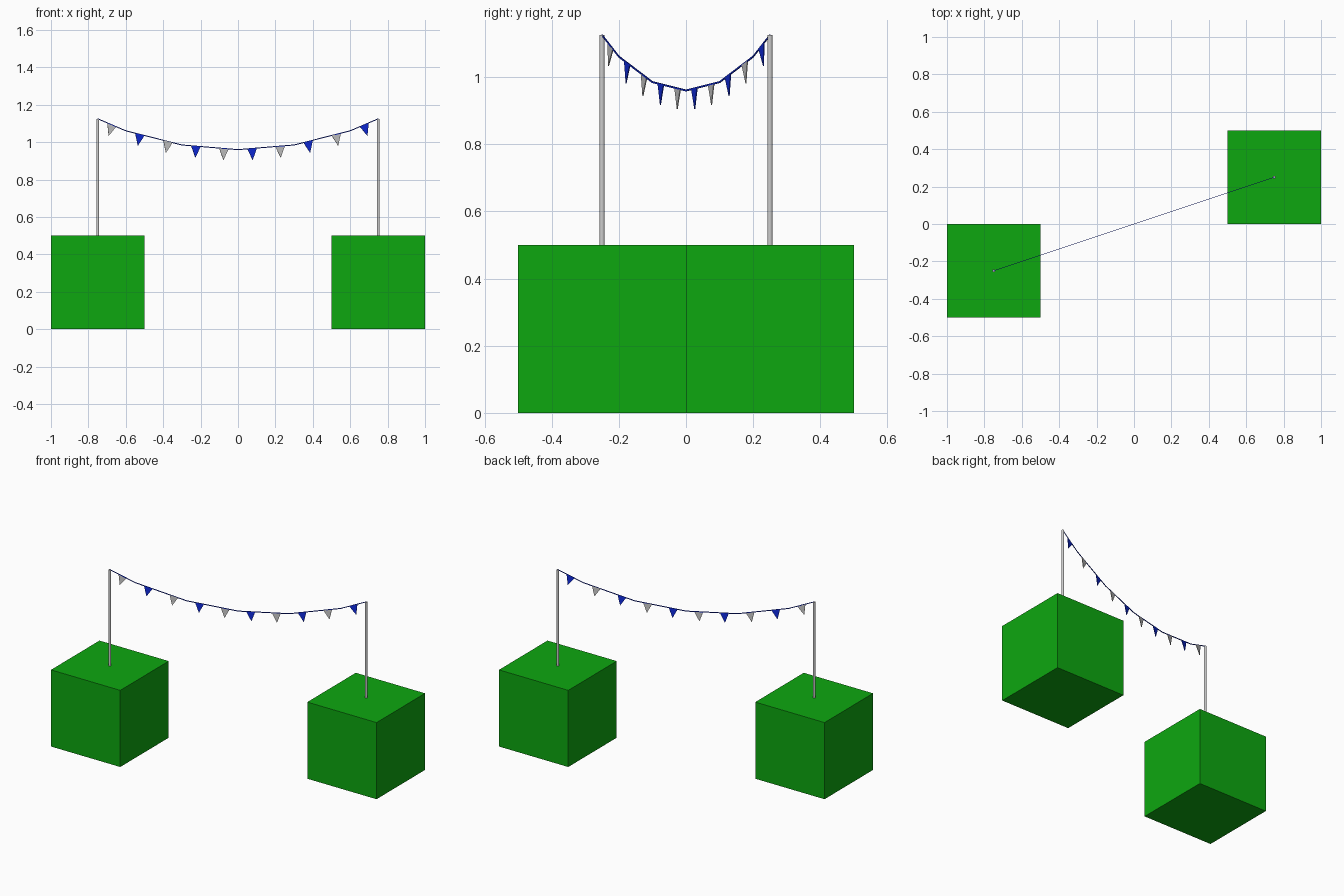
import bpy, bmesh, math
from mathutils import Vector

if "Cube" in bpy.data.objects:
    bpy.data.objects.remove(bpy.data.objects["Cube"])


def material(name, color):
    m = bpy.data.materials.new(name)
    m.diffuse_color = (*color, 1)
    m.use_nodes = True
    m.node_tree.nodes["Principled BSDF"].inputs["Base Color"].default_value = m.diffuse_color
    return m


GREEN = material("green", (0.004, 0.387, 0.005))
BLUE = material("blue", (0.005, 0.025, 0.75))


def add_object(name, bm, mat=None):
    bmesh.ops.recalc_face_normals(bm, faces=bm.faces)
    me = bpy.data.meshes.new(name)
    bm.to_mesh(me)
    bm.free()
    ob = bpy.data.objects.new(name, me)
    bpy.context.collection.objects.link(ob)
    if mat:
        me.materials.append(mat)
    return ob


# String joints: fraction from the middle (-1 to 1) and height
STOPS = [-1, -0.8, -0.4, 0, 0.4, 0.8, 1]
HEIGHT = {0: 0.96, 0.4: 0.985, 0.8: 1.061, 1: 1.125}
joints = [Vector((0.75 * s, 0.25 * s, HEIGHT[abs(s)])) for s in STOPS]


def segment_at(s):
    i = max(k for k in range(6) if STOPS[k] <= s)
    a, b = joints[i], joints[i + 1]
    t = (s - STOPS[i]) / (STOPS[i + 1] - STOPS[i])
    return a.lerp(b, t), (b - a).normalized()


# Blocks and poles, one pair on each side
for side, sign in (("left", -1), ("right", 1)):
    bm = bmesh.new()
    bmesh.ops.create_cube(bm, size=0.5)
    add_object(f"{side}_block", bm, GREEN).location = (0.75 * sign, 0.25 * sign, 0.25)

    bm = bmesh.new()
    bmesh.ops.create_cone(bm, cap_ends=True, segments=16, radius1=0.0078,
                          radius2=0.0078, depth=0.625)
    pole = add_object(f"{side}_pole", bm)
    pole.location = (0.75 * sign, 0.25 * sign, 0.8125)
    bpy.ops.object.select_all(action='DESELECT')
    pole.select_set(True)
    bpy.context.view_layer.objects.active = pole
    bpy.ops.object.shade_smooth_by_angle(angle=math.radians(40))

# Sagging string, a thin square tube swept along the joints
across = Vector((0.25, -0.75, 0)).normalized()
bm = bmesh.new()
rings = [[bm.verts.new(p + across * a * 0.0015 + Vector((0, 0, b * 0.0025)))
          for a, b in ((-1, -1), (1, -1), (1, 1), (-1, 1))] for p in joints]
for r, q in zip(rings, rings[1:]):
    for k in range(4):
        bm.faces.new((r[k], r[(k + 1) % 4], q[(k + 1) % 4], q[k]))
bm.faces.new(rings[0])
bm.faces.new(rings[-1])
add_object("string", bm, BLUE)

# Pennants hanging from the string, alternating grey and blue
for i in range(10):
    p, along = segment_at(-0.9 + 0.2 * i)
    down = along.cross(across).normalized()
    if down.z > 0:
        down = -down
    down = down.lerp(Vector((0, 0, -1)), 0.25).normalized()
    bm = bmesh.new()
    corners = (p - along * 0.027, p + along * 0.027, p + down * 0.062)
    front, back = [[bm.verts.new(c + across * o) for c in corners]
                   for o in (0.0015, -0.0015)]
    bm.faces.new(front)
    bm.faces.new(back)
    for k in range(3):
        n = (k + 1) % 3
        bm.faces.new((front[k], front[n], back[n], back[k]))
    add_object(f"pennant_{i + 1}", bm, BLUE if i % 2 else None)
